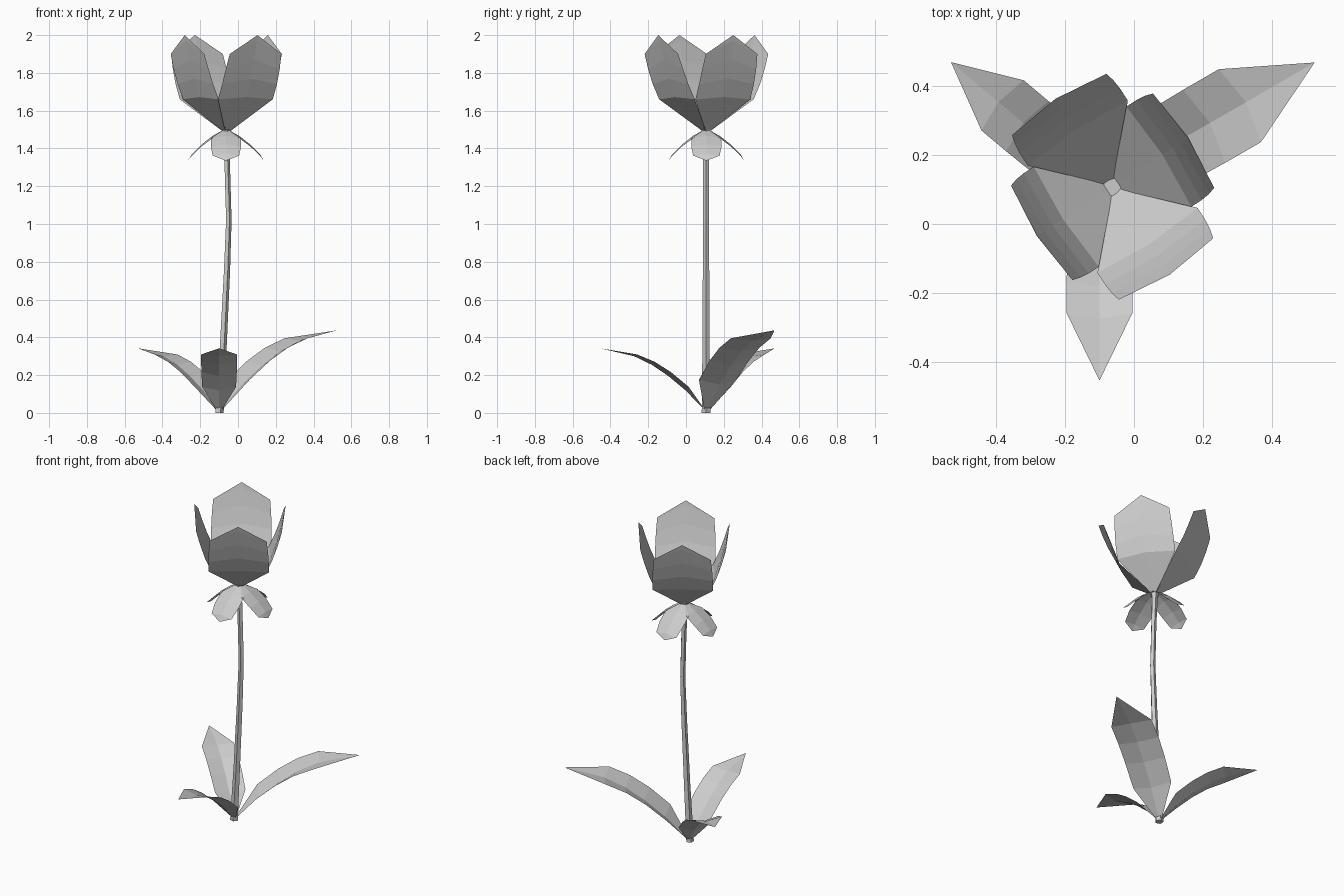
import bpy, bmesh, math
from mathutils import Vector

cube = bpy.data.objects.get("Cube")
if cube:
    bpy.data.objects.remove(cube)

grey = bpy.data.materials.new("plain_grey")
grey.use_nodes = True
GREY = (0.6, 0.6, 0.6, 1)
grey.diffuse_color = GREY
grey.node_tree.nodes["Principled BSDF"].inputs["Base Color"].default_value = GREY


def finish(name, bm):
    mesh = bpy.data.meshes.new(name)
    bm.to_mesh(mesh)
    bm.free()
    mesh.materials.append(grey)
    obj = bpy.data.objects.new(name, mesh)
    bpy.context.collection.objects.link(obj)


def blade(name, rows, tip, origin, degrees, size=1.0):
    """Creased sheet: rows are (reach, height, half width, crease reach, crease height)."""
    a = math.radians(degrees)
    out = Vector((math.cos(a), math.sin(a), 0))
    side = Vector((-out.y, out.x, 0))
    bm = bmesh.new()

    def point(r, w, z):
        return bm.verts.new(Vector(origin) + size * (out * r + side * w + Vector((0, 0, z))))

    grid = [(point(r, -w, z), point(r + dr, 0, z + dz), point(r, w, z))
            for r, z, w, dr, dz in rows]
    for low, high in zip(grid, grid[1:]):
        for i in range(2):
            bm.faces.new((low[i], low[i + 1], high[i + 1], high[i]))
    end = point(tip[0], 0, tip[1])
    for i in range(2):
        bm.faces.new((grid[-1][i], grid[-1][i + 1], end))
    finish(name, bm)


# Stem: five-sided tube along a gentle bend
path = [(-0.1, 0, 0.024), (-0.08, 0.35, 0.02), (-0.06, 0.75, 0.018),
        (-0.05, 1.02, 0.016), (-0.058, 1.3, 0.016), (-0.065, 1.47, 0.018), (-0.065, 1.5, 0.028)]
bm = bmesh.new()
rings = []
for x, z, radius in path:
    rings.append([bm.verts.new((x + radius * math.cos(k * math.tau / 5),
                                0.106 + radius * math.sin(k * math.tau / 5), z)) for k in range(5)])
for low, high in zip(rings, rings[1:]):
    for k in range(5):
        j = (k + 1) % 5
        bm.faces.new((low[k], low[j], high[j], high[k]))
bm.faces.new(rings[0][::-1])
bm.faces.new(rings[-1])
finish("stem", bm)

# Leaves: one large, two smaller, around the stem foot
leaf = [(0, 0, 0.01, 0, 0), (0.12, 0.17, 0.115, 0.02, -0.025), (0.24, 0.27, 0.12, 0.02, -0.025),
        (0.35, 0.34, 0.122, 0.02, -0.02), (0.47, 0.39, 0.122, 0.02, -0.012)]
for name, angle, size in (("back_left_leaf", 30, 1), ("back_right_leaf", 140, 0.78),
                          ("front_leaf", 270, 0.78)):
    blade(name, leaf, (0.72, 0.432), (-0.1, 0.108, 0.005), angle, size)

# Sepals: four drooping under the bloom
sepal = [(0.01, 0, 0.01, 0, 0), (0.07, -0.045, 0.078, 0, 0.012),
         (0.13, -0.09, 0.08, 0, 0.01), (0.18, -0.138, 0.07, 0, 0.008)]
for k in range(4):
    blade("sepal_%d" % (k + 1), sepal, (0.2, -0.165), (-0.064, 0.108, 1.5), 90 * k)

# Petals: four cupped, alternating tight and open
for k in range(4):
    spread = 1.16 if k % 2 else 1.0
    petal = [(0.01, 0, 0.015, 0, 0), (0.16, 0.17, 0.173, 0.012, 0.012),
             (0.195, 0.25, 0.173, 0.012, 0.03), (0.222, 0.33, 0.17, 0.012, 0.05),
             (0.245, 0.41, 0.163, 0.012, 0.07)]
    petal = [(r * spread, *rest) for r, *rest in petal]
    blade("petal_%d" % (k + 1), petal, (0.262 * spread, 0.51), (-0.062, 0.108, 1.49), 33 + 90 * k)
